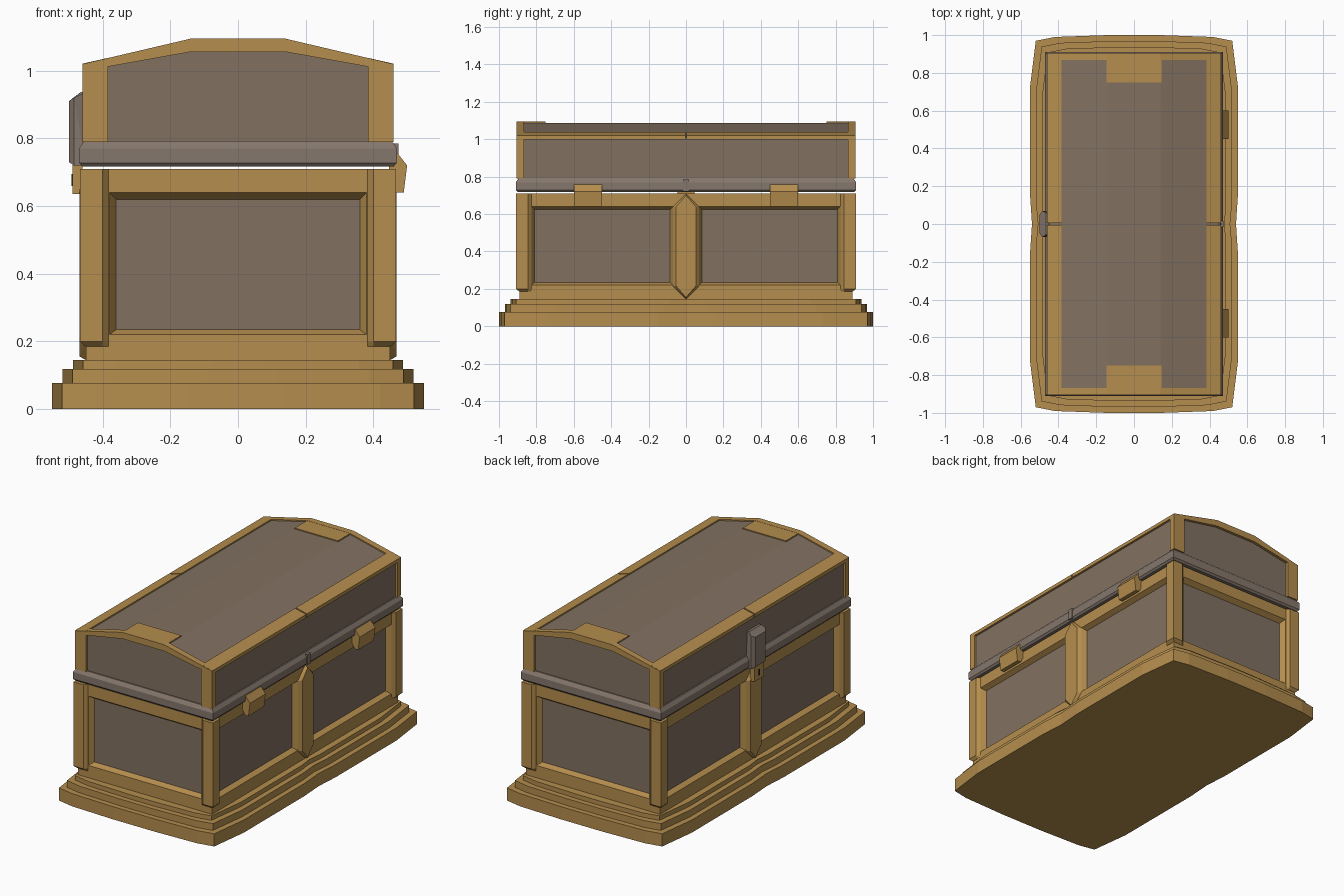
import bpy, bmesh
from mathutils import Vector

if "Cube" in bpy.data.objects:
    bpy.data.objects.remove(bpy.data.objects["Cube"])


def mat(name, rgb):
    m = bpy.data.materials.new(name)
    m.diffuse_color = (*rgb, 1)
    m.use_nodes = True
    m.node_tree.nodes["Principled BSDF"].inputs["Base Color"].default_value = m.diffuse_color
    return m


GOLD = mat("gold_trim", (0.46, 0.268, 0.075))
WOOD = mat("brown_grey_panel", (0.222, 0.164, 0.118))
IRON = mat("warm_grey_iron", (0.235, 0.185, 0.15))
DARK = mat("dark_keyhole", (0.02, 0.018, 0.01))


def finish(name, bm, *mats):
    bmesh.ops.remove_doubles(bm, verts=bm.verts, dist=1e-5)
    bmesh.ops.recalc_face_normals(bm, faces=bm.faces)
    me = bpy.data.meshes.new(name)
    bm.to_mesh(me)
    bm.free()
    for m in mats:
        me.materials.append(m)
    ob = bpy.data.objects.new(name, me)
    bpy.context.collection.objects.link(ob)
    return ob


def loft(name, rings, m):
    """Closed solid through a list of equal-length point rings."""
    bm = bmesh.new()
    vs = [[bm.verts.new(p) for p in r] for r in rings]
    n = len(vs[0])
    for a, b in zip(vs, vs[1:]):
        for i in range(n):
            j = (i + 1) % n
            bm.faces.new((a[i], a[j], b[j], b[i]))
    bm.faces.new(vs[0][::-1])
    bm.faces.new(vs[-1])
    return finish(name, bm, m)


def prism_y(name, profile, y0, y1, m):
    return loft(name, [[(x, y, z) for x, z in profile] for y in (y0, y1)], m)


def hull(name, pts, m):
    bm = bmesh.new()
    for p in pts:
        bm.verts.new(p)
    bmesh.ops.convex_hull(bm, input=bm.verts)
    bmesh.ops.dissolve_limit(bm, angle_limit=0.01, verts=bm.verts, edges=bm.edges)
    return finish(name, bm, m)


def box(name, x, y, z, m):
    return hull(name, [(a, b, c) for a in x for b in y for c in z], m)


def rect(hx, hy, z):
    return [(hx, hy, z), (-hx, hy, z), (-hx, -hy, z), (hx, -hy, z)]


# stepped plinth with softly bowed outline
quarter = [(0.54, 0), (0.55, 0.15), (0.55, 0.73), (0.52, 0.97), (0.42, 0.99), (0.14, 1.0)]
half = quarter + [(-x, y) for x, y in quarter[::-1]]
outline = half + [(-x, -y) for x, y in half[1:-1]]
for i, (d, z0, z1) in enumerate([(0, 0, 0.077), (0.031, 0.077, 0.118), (0.062, 0.118, 0.145)]):
    ring = [(x - d * (1 if x > 0 else -1), y - d * (y > 0) + d * (y < 0)) for x, y in outline]
    loft(f"plinth_step_{i + 1}", [[(x, y, z) for x, y in ring] for z in (z0, z1)], GOLD)

# chest body with recessed panels
BX, BY, Z0, Z1 = 0.45, 0.89, 0.145, 0.71
bm = bmesh.new()


def recess(place, outer, opening, panel, depth):
    rings = []
    for (u0, u1, v0, v1), d in ((outer, 0), (opening, 0), (panel, depth)):
        rings.append([bm.verts.new(place(u, v, d)) for u, v in ((u0, v0), (u1, v0), (u1, v1), (u0, v1))])
    for a, b in zip(rings, rings[1:]):
        for i in range(4):
            j = (i + 1) % 4
            bm.faces.new((a[i], a[j], b[j], b[i]))
    bm.faces.new(rings[-1]).material_index = 1


for s in (-1, 1):
    recess(lambda u, v, d: (u, s * (BY - d), v), (-BX, BX, Z0, Z1),
           (-0.38, 0.38, 0.22, 0.64), (-0.36, 0.36, 0.235, 0.62), 0.03)
    for t in (-1, 1):
        recess(lambda u, v, d: (s * (BX - d), t * u, v), (0, BY, Z0, Z1),
               (0.07, 0.825, 0.22, 0.64), (0.085, 0.81, 0.235, 0.625), 0.03)
for z in (Z0, Z1):
    bm.faces.new([bm.verts.new((x, y, z)) for x, y in
                  ((BX, BY), (-BX, BY), (-BX, 0), (-BX, -BY), (BX, -BY), (BX, 0))])
finish("chest_body", bm, GOLD, WOOD)

# protruding corner posts, chamfered towards the panels
sec = [(0.467, 0.908), (0.4, 0.908), (0.383, 0.89), (0.383, 0.87),
       (0.43, 0.82), (0.45, 0.825), (0.467, 0.845)]
for sx in (-1, 1):
    for sy in (-1, 1):
        rings = [[(sx * min(x, cx), sy * min(y, cy), z) for x, y in sec]
                 for z, cx, cy in ((0.185, 0.451, 0.891), (0.2, 1, 1), (0.709, 1, 1))]
        loft("corner_post", rings, GOLD)

# pointed middle posts on the long sides
for s in (-1, 1):
    pts = [(s * x, y * k, z) for x, k, e in ((0.42, 1, 0), (0.45, 1, 0), (0.468, 0.75, 0.01))
           for y, z in ((0, Z0 + e), (0.07, 0.215), (0.07, 0.64), (0, Z1 - e),
                        (-0.07, 0.64), (-0.07, 0.215))]
    hull("middle_post", pts, GOLD)

# lid rim band
loft("lid_band", [rect(0.46, 0.9, 0.717), rect(0.47, 0.91, 0.728),
                  rect(0.47, 0.91, 0.77), rect(0.455, 0.895, 0.792)], IRON)
box("band_rib", (0.46, 0.475), (-0.015, 0.015), (0.722, 0.785), IRON)

# lid core, end arches, edge strips and top tabs
prism_y("lid_panels", [(-0.447, 0.785), (0.447, 0.785), (0.447, 1.015), (0.385, 1.03), (0.14, 1.088),
                       (-0.14, 1.088), (-0.385, 1.03), (-0.447, 1.015)], -0.888, 0.888, WOOD)
arch = [(-0.46, 0.79), (-0.46, 1.02), (-0.14, 1.095), (0.14, 1.095), (0.46, 1.02), (0.46, 0.79),
        (0.385, 0.79), (0.385, 1.012), (0.14, 1.056), (-0.14, 1.056), (-0.385, 1.012), (-0.385, 0.79)]
for s in (-1, 1):
    prism_y("lid_end_arch", arch, s * 0.867, s * 0.905, GOLD)
    box("lid_top_tab", (-0.145, 0.145), (s * 0.75, s * 0.87), (1.05, 1.094), GOLD)
    for t in (-1, 1):
        strip = [(t * x, z) for x, z in ((0.385, 1.0), (0.385, 1.038), (0.46, 1.021), (0.46, 1.0))]
        prism_y("lid_edge_strip", strip, s * 0.004, s * 0.9, GOLD)

# hinges on the right side
for s in (-1, 1):
    prism_y("hinge", [(0.45, 0.775), (0.465, 0.765), (0.5, 0.72), (0.49, 0.64), (0.465, 0.64), (0.445, 0.68)],
            s * 0.45, s * 0.6, GOLD)

# hasp, lock plate and keyhole on the left side
hull("hasp", [(x, y * k, z) for y in (-0.07, 0.07)
              for x, k, z in ((-0.45, 1, 0.72), (-0.485, 1, 0.72), (-0.5, 0.7, 0.73), (-0.5, 0.7, 0.91),
                              (-0.485, 1, 0.92), (-0.465, 0.8, 0.937), (-0.45, 0.8, 0.937))], IRON)
box("lock_plate", (-0.49, -0.46), (-0.045, 0.045), (0.635, 0.722), GOLD)
box("keyhole", (-0.493, -0.489), (-0.006, 0.006), (0.66, 0.695), DARK)
